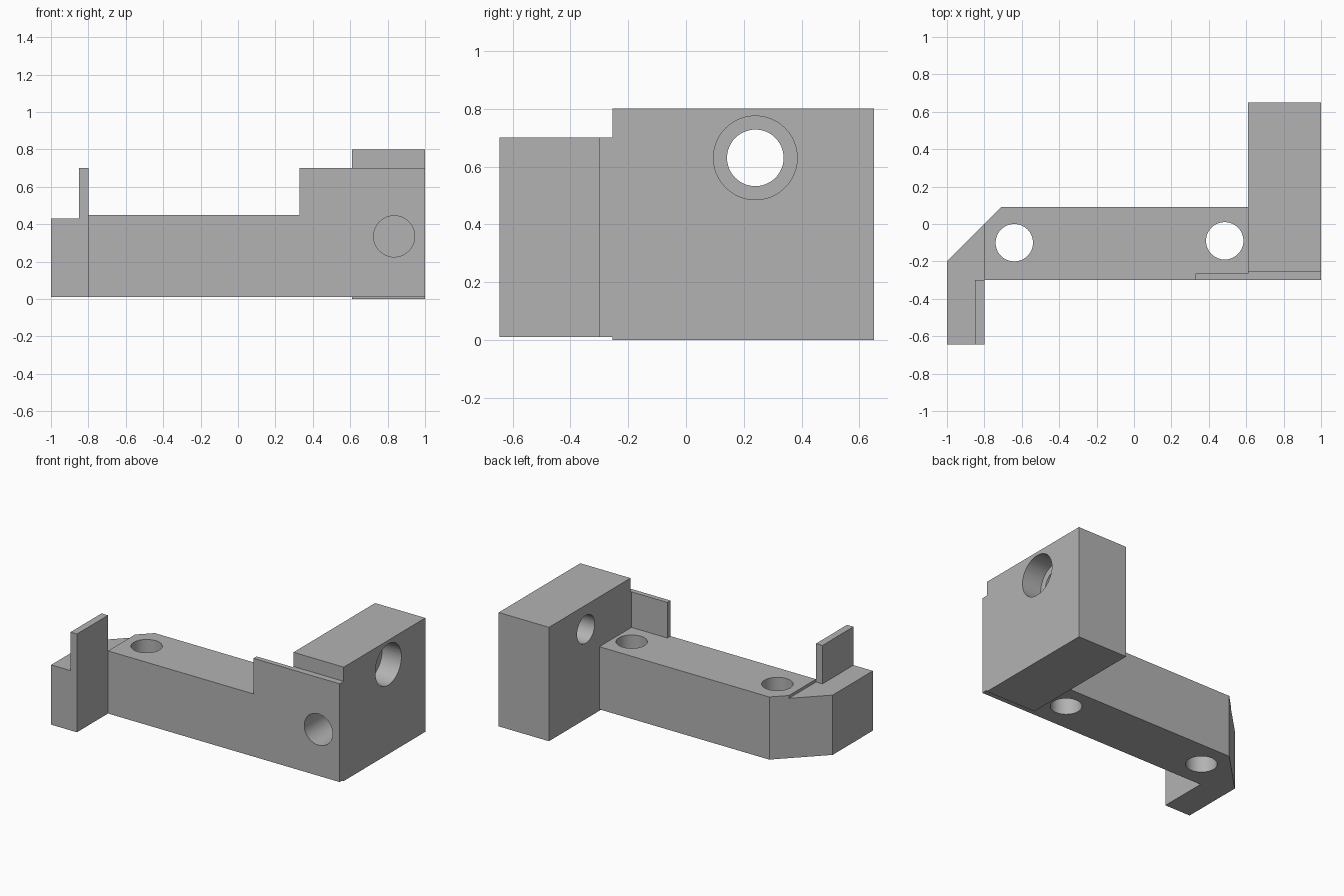
import bpy
import bmesh
from math import radians
from mathutils import Matrix, Vector

cube = bpy.data.objects.get("Cube")
if cube:
    bpy.data.objects.remove(cube, do_unlink=True)

grey = bpy.data.materials.new("plain grey")
grey.use_nodes = True
colour = (0.45, 0.45, 0.45, 1)
grey.diffuse_color = colour
grey.node_tree.nodes["Principled BSDF"].inputs["Base Color"].default_value = colour


def to_object(name, bm):
    bmesh.ops.recalc_face_normals(bm, faces=bm.faces)
    mesh = bpy.data.meshes.new(name)
    bm.to_mesh(mesh)
    bm.free()
    mesh.materials.append(grey)
    obj = bpy.data.objects.new(name, mesh)
    bpy.context.collection.objects.link(obj)
    return obj


def prism(name, plan, bottom, top):
    """Extrude a plan outline between two heights."""
    bm = bmesh.new()
    face = bm.faces.new([bm.verts.new((x, y, bottom)) for x, y in plan])
    raised = bmesh.ops.extrude_face_region(bm, geom=[face])["geom"]
    verts = [v for v in raised if isinstance(v, bmesh.types.BMVert)]
    bmesh.ops.translate(bm, verts=verts, vec=(0, 0, top - bottom))
    return to_object(name, bm)


def block(name, x0, x1, y0, y1, bottom, top):
    return prism(name, [(x0, y0), (x1, y0), (x1, y1), (x0, y1)], bottom, top)


def bore(name, start, end, radius):
    """Round cutter running between two points."""
    a, b = Vector(start), Vector(end)
    turn = (b - a).to_track_quat('Z', 'Y').to_matrix().to_4x4()
    bm = bmesh.new()
    bmesh.ops.create_cone(bm, cap_ends=True, segments=48, radius1=radius,
                          radius2=radius, depth=(b - a).length,
                          matrix=Matrix.Translation((a + b) / 2) @ turn)
    obj = to_object(name, bm)
    obj.hide_render = True
    return obj


def combine(target, other, operation):
    """Bake one boolean into the target and drop the helper."""
    mod = target.modifiers.new(operation.lower(), 'BOOLEAN')
    mod.operation = operation
    mod.solver = 'EXACT'
    mod.object = other
    graph = bpy.context.evaluated_depsgraph_get()
    mesh = bpy.data.meshes.new_from_object(target.evaluated_get(graph))
    target.modifiers.clear()
    target.data = mesh
    bpy.data.objects.remove(other, do_unlink=True)


# Long bar with a chamfered rear corner
bracket = prism("mounting_bracket",
                [(-0.8, -0.3), (0.7, -0.3), (0.7, 0.09), (-0.71, 0.09), (-0.8, 0)],
                0.01, 0.45)

# Tall end block, thin front wall, forward arm and upright tab
solids = [
    block("end_block", 0.61, 1, -0.255, 0.65, 0, 0.8),
    prism("front_wall", [(0.33, -0.3), (1, -0.3), (1, -0.2), (0.61, -0.2),
                         (0.61, -0.265), (0.33, -0.265)], 0.01, 0.7),
    prism("forward_arm", [(-1, -0.645), (-0.8, -0.645), (-0.8, 0), (-1, -0.2)],
          0.01, 0.43),
    block("upright_tab", -0.85, -0.8, -0.645, -0.3, 0.01, 0.7),
]
for solid in solids:
    combine(bracket, solid, 'UNION')

# Screw holes, counterbored side hole and blind front hole
bores = [
    bore("left_screw_bore", (-0.64, -0.1, -0.2), (-0.64, -0.1, 1), 0.1),
    bore("right_screw_bore", (0.485, -0.09, -0.2), (0.485, -0.09, 1), 0.1),
    bore("side_bore", (0.4, 0.24, 0.63), (1.2, 0.24, 0.63), 0.098),
    bore("side_counterbore", (0.85, 0.24, 0.63), (1.2, 0.24, 0.63), 0.145),
    bore("front_bore", (0.835, -0.5, 0.335), (0.835, 0.3, 0.335), 0.11),
]
for cutter in bores:
    combine(bracket, cutter, 'DIFFERENCE')

# Smooth hole walls, crisp edges
bpy.ops.object.select_all(action='DESELECT')
bpy.context.view_layer.objects.active = bracket
bracket.select_set(True)
bpy.ops.object.shade_smooth_by_angle(angle=radians(30))
